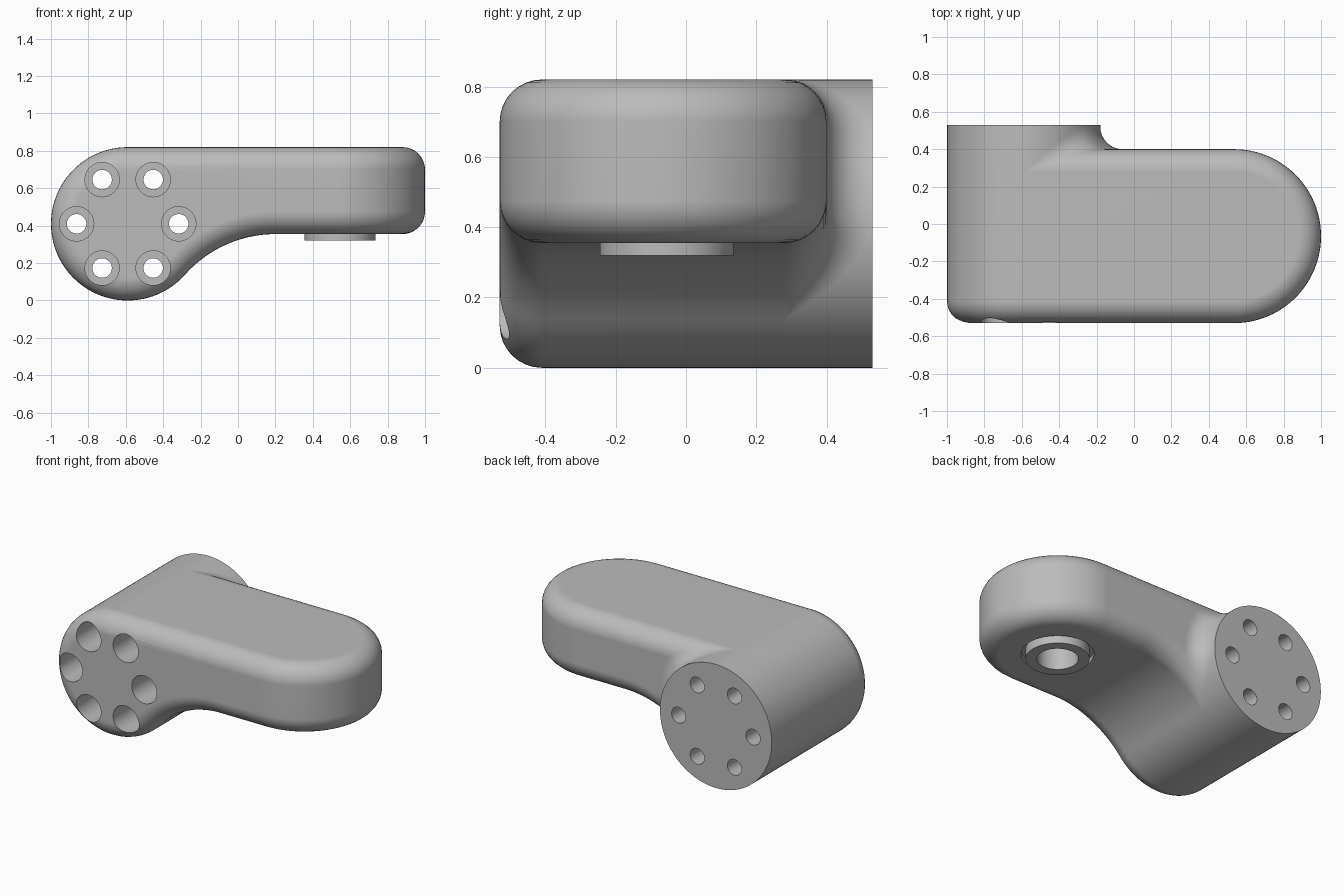
import bpy, bmesh
from math import sin, cos, pi, sqrt, atan2, hypot
from mathutils import Matrix, Vector

if "Cube" in bpy.data.objects:
    bpy.data.objects.remove(bpy.data.objects["Cube"])

# Main dimensions
HUB_X, HUB_Z, HUB_R = -0.59, 0.41, 0.41
FRONT, ARM_BACK, HUB_BACK = -0.53, 0.40, 0.53
TOP, ARM_BOTTOM = 0.82, 0.355
ROUND = 0.12
STEP = 2 * pi / 96
END_R = (ARM_BACK - FRONT) / 2
END_X, END_Y = 1 - END_R, (ARM_BACK + FRONT) / 2

# Concave sweep under the arm, tangent to the hub and to the arm's underside
SWEEP_X = 0.2
dx, dz = SWEEP_X - HUB_X, HUB_Z - ARM_BOTTOM
SWEEP_R = (dx * dx + dz * dz - HUB_R ** 2) / (2 * (HUB_R - dz))
SWEEP_Z = ARM_BOTTOM - SWEEP_R
TANGENT = atan2(SWEEP_Z - HUB_Z, dx)

grey = bpy.data.materials.new("light grey")
grey.use_nodes = True
grey.diffuse_color = (0.5, 0.5, 0.5, 1)
grey.node_tree.nodes["Principled BSDF"].inputs["Base Color"].default_value = (0.5, 0.5, 0.5, 1)


def finish(name, bm, closed=True):
    if closed:
        bmesh.ops.recalc_face_normals(bm, faces=bm.faces[:])
    mesh = bpy.data.meshes.new(name)
    bm.to_mesh(mesh)
    bm.free()
    mesh.materials.append(grey)
    ob = bpy.data.objects.new(name, mesh)
    bpy.context.collection.objects.link(ob)
    return ob


def prism(name, outline, vec):
    bm = bmesh.new()
    face = bm.faces.new([bm.verts.new(p) for p in outline])
    res = bmesh.ops.extrude_face_region(bm, geom=[face], use_keep_orig=True)
    bmesh.ops.translate(bm, vec=vec, verts=[g for g in res["geom"] if isinstance(g, bmesh.types.BMVert)])
    return finish(name, bm)


def lathe(bm, profile, place, tube=False, n=96):
    rings = [[bm.verts.new(place @ Vector((r * cos(k * 2 * pi / n), r * sin(k * 2 * pi / n), h)))
              for k in range(n)] for r, h in profile]
    pairs = list(zip(rings, rings[1:])) + ([(rings[-1], rings[0])] if tube else [])
    for a, b in pairs:
        for k in range(n):
            m = (k + 1) % n
            bm.faces.new((a[k], a[m], b[m], b[k]))
    if not tube:
        bm.faces.new(rings[0][::-1])
        bm.faces.new(rings[-1])


def along_y(x, z):
    return Matrix.Translation((x, 0, z)) @ Matrix.Rotation(-pi / 2, 4, "X")


def boolean(ob, other, operation):
    mod = ob.modifiers.new(operation.title(), "BOOLEAN")
    mod.operation, mod.object, mod.solver = operation, other, "EXACT"


def select(ob):
    bpy.ops.object.select_all(action="DESELECT")
    ob.select_set(True)
    bpy.context.view_layer.objects.active = ob


def smooth(ob):
    select(ob)
    bpy.ops.object.convert(target="MESH")
    bpy.ops.object.shade_smooth_by_angle(angle=0.6)
    ob.modifiers.new("Even shading", "WEIGHTED_NORMAL").keep_sharp = True


# Side outline of the arm: hub arc, concave sweep, straight underside
angles = [k * STEP for k in range(24, 85)] + [2 * pi + TANGENT]
outline = [(HUB_X + HUB_R * cos(a), HUB_Z + HUB_R * sin(a)) for a in angles]
start = TANGENT + pi
for i in range(1, 17):
    a = start + (pi / 2 - start) * i / 16
    outline.append((SWEEP_X + SWEEP_R * cos(a), SWEEP_Z + SWEEP_R * sin(a)))
outline += [(1.5, ARM_BOTTOM), (1.5, TOP)]
arm = prism("arm", [(x, -0.8, z) for x, z in outline], (0, 1.6, 0))

# Plan outline with a half-round end
plan = [(-1.5, ARM_BACK, -0.5), (-1.5, FRONT, -0.5)]
for i in range(49):
    a = -pi / 2 + pi * i / 48
    plan.append((END_X + END_R * cos(a), END_Y + END_R * sin(a), -0.5))
plan_cutter = prism("plan_cutter", plan, (0, 0, 2))

# Bolt holes with deep counterbores, and the pivot bore
bm = bmesh.new()
for i in range(6):
    a = i * pi / 3
    lathe(bm, [(0.092, -0.8), (0.092, 0.2), (0.052, 0.2), (0.052, 0.8)],
          along_y(HUB_X + 0.273 * cos(a), HUB_Z + 0.273 * sin(a)), n=40)
PIVOT = Matrix.Translation((0.545, -0.055, 0))
lathe(bm, [(0.216, 0.2), (0.216, 0.385), (0.123, 0.385), (0.123, 0.6)], PIVOT, n=64)
hole_cutter = finish("hole_cutter", bm)
plan_cutter.hide_render = hole_cutter.hide_render = True

boolean(arm, plan_cutter, "INTERSECT")
bevel = arm.modifiers.new("Rounded rim", "BEVEL")
bevel.width, bevel.segments = ROUND, 8
bevel.limit_method, bevel.angle_limit = "ANGLE", 0.8
bevel.use_clamp_overlap = False
boolean(arm, hole_cutter, "DIFFERENCE")
smooth(arm)

# Hub end standing out behind the arm
bm = bmesh.new()
lathe(bm, [(HUB_R, ARM_BACK - ROUND), (HUB_R, HUB_BACK)], along_y(HUB_X, HUB_Z))
hub = finish("hub", bm)
boolean(hub, hole_cutter, "DIFFERENCE")
smooth(hub)

# Pivot sleeve under the arm
bm = bmesh.new()
lathe(bm, [(0.123, 0.32), (0.19, 0.32), (0.19, 0.39), (0.123, 0.39)], PIVOT, tube=True, n=64)
smooth(finish("pivot_sleeve", bm))

# Rolling fillet where the hub meets the back of the arm
bm = bmesh.new()
rows = []
for i in range(49):
    t = TANGENT + (pi / 2 - TANGENT) * i / 48
    cx, cz = HUB_X + (HUB_R + ROUND) * cos(t), HUB_Z + (HUB_R + ROUND) * sin(t)
    sx, sz = cx - SWEEP_X, cz - SWEEP_Z
    reach = hypot(sx, sz)
    depth, gx, gz = min((TOP - cz, 0, -1), (reach - SWEEP_R, sx / reach, sz / reach))
    off = min(max(ROUND - depth, 0), 2 * ROUND)
    rise = sqrt(max(4 * ROUND ** 2 - off ** 2, 0))
    center = Vector((cx, ARM_BACK - ROUND + rise, cz))
    to_hub = Vector((-cos(t), 0, -sin(t)))
    to_arm = Vector((gx * off, -rise, gz * off)).normalized()
    rows.append([bm.verts.new(center + ROUND * to_hub.lerp(to_arm, j / 10).normalized())
                 for j in range(11)])
for a, b in zip(rows, rows[1:]):
    for j in range(10):
        bm.faces.new((a[j], b[j], b[j + 1], a[j + 1]))
smooth(finish("hub_fillet", bm, closed=False))

for cutter in (plan_cutter, hole_cutter):
    bpy.data.objects.remove(cutter)
